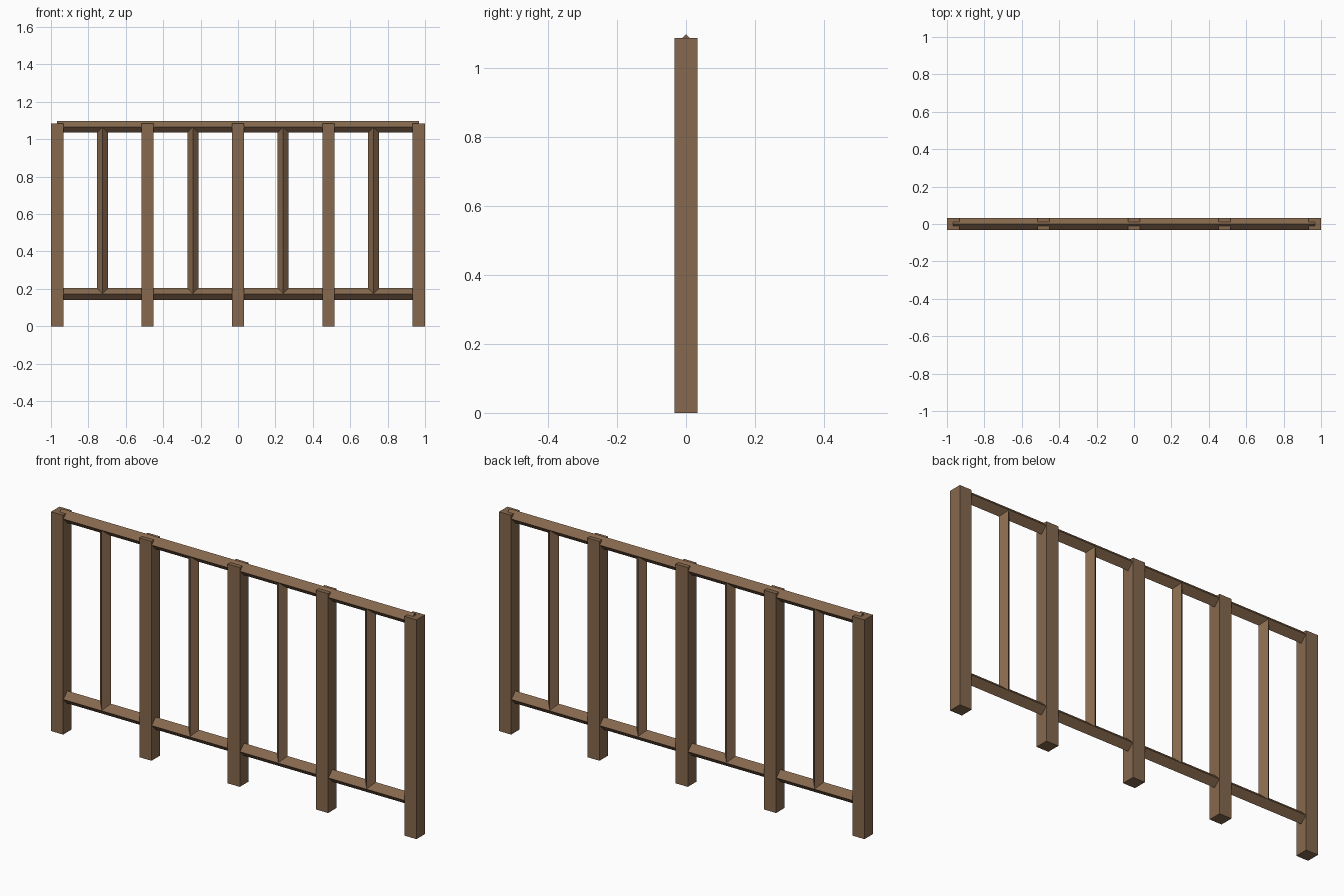
import bpy, math

if "Cube" in bpy.data.objects:
    bpy.data.objects.remove(bpy.data.objects["Cube"])

wood = bpy.data.materials.new("brown_wood")
wood.diffuse_color = (0.24, 0.14, 0.075, 1)
wood.use_nodes = True
wood.node_tree.nodes["Principled BSDF"].inputs["Base Color"].default_value = wood.diffuse_color


def beam(name, center, length, half_diag, axis, turn):
    """Square timber along 'X' or 'Z', spun about its own axis by turn."""
    bpy.ops.mesh.primitive_cylinder_add(vertices=4, radius=half_diag, depth=length)
    ob = bpy.context.object
    ob.name = name
    ob.rotation_euler = (0, math.pi / 2 if axis == 'X' else 0, 0)
    if turn:
        ob.rotation_euler.z = turn
    ob.location = center
    bpy.ops.object.transform_apply(location=False, rotation=True, scale=True)
    ob.data.materials.append(wood)
    return ob


HEIGHT, WIDTH = 1.085, 0.066
STEP = (2 - WIDTH) / 4
END = 1 - WIDTH / 2

# square posts, faces along the axes
for i in range(5):
    beam(f"post_{i + 1}", (-END + i * STEP, 0, HEIGHT / 2), HEIGHT,
         WIDTH / math.sqrt(2), 'Z', math.pi / 4)

# diamond-section rails running through the posts
LOW, TOP = 0.173, 1.066
for name, z in (("bottom_rail", LOW), ("top_rail", TOP)):
    beam(name, (0, 0, z), 2 * END, 0.031, 'X', 0)

# diamond-section balusters midway between posts
for i in range(4):
    beam(f"baluster_{i + 1}", (-END + (i + 0.5) * STEP, 0, (LOW + TOP) / 2),
         TOP - LOW, 0.0295, 'Z', 0)
